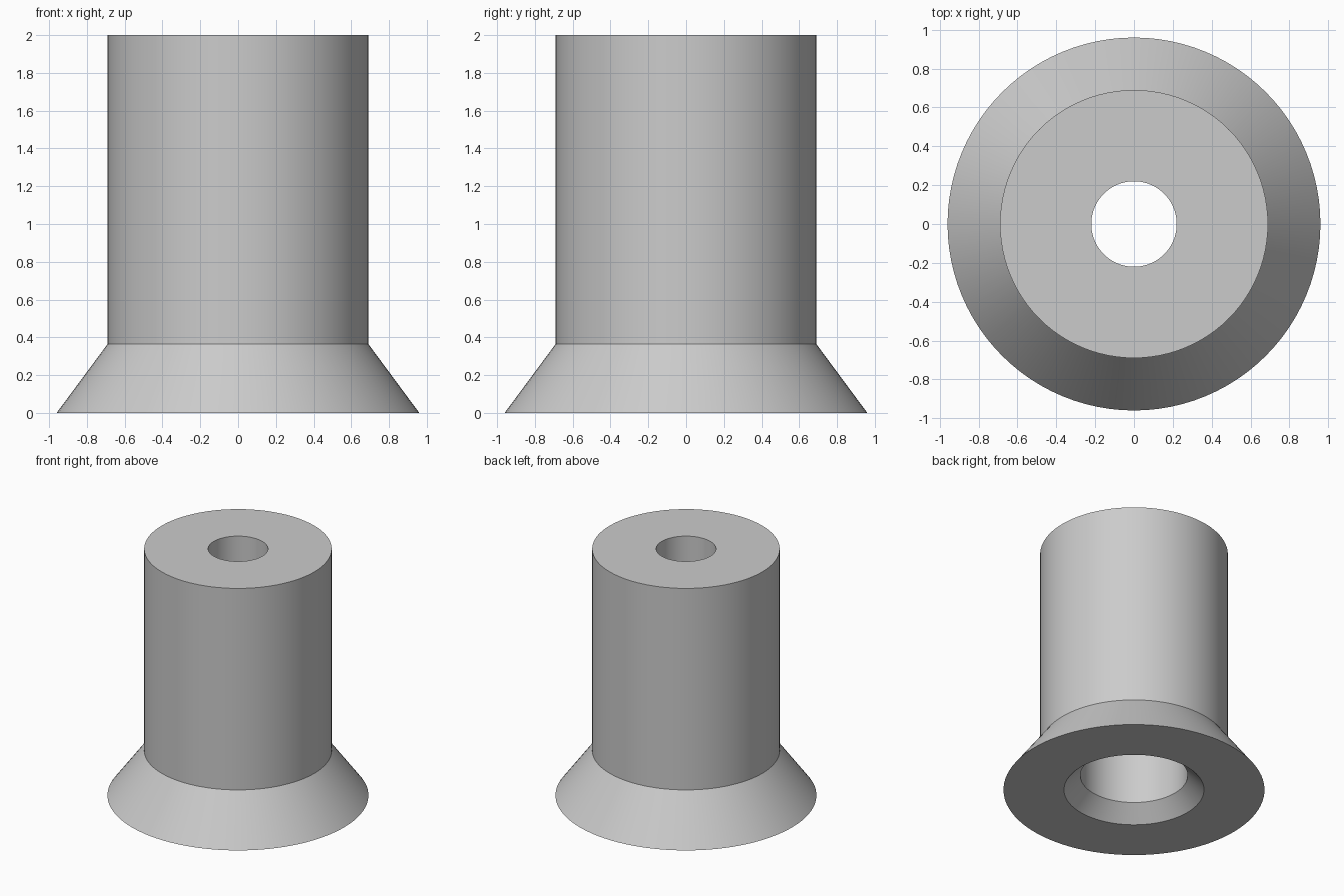
import bpy
import bmesh
import math

if "Cube" in bpy.data.objects:
    bpy.data.objects.remove(bpy.data.objects["Cube"], do_unlink=True)

# Plain grey material
grey = bpy.data.materials.new("grey")
grey.use_nodes = True
colour = (0.6, 0.6, 0.6, 1)
grey.diffuse_color = colour
grey.node_tree.nodes["Principled BSDF"].inputs["Base Color"].default_value = colour

# Closed wall section (radius, height): flared foot, barrel, bore, counterbore, chamfer
section = [(0.96, 0), (0.69, 0.365), (0.69, 2), (0.22, 2),
           (0.22, 1), (0.395, 1), (0.395, 0.12), (0.515, 0)]

# Revolve the section about z
bm = bmesh.new()
verts = [bm.verts.new((r, 0, z)) for r, z in section]
edges = [bm.edges.new((v, verts[i - 1])) for i, v in enumerate(verts)]
bmesh.ops.spin(bm, geom=verts + edges, cent=(0, 0, 0), axis=(0, 0, 1),
               angle=math.tau, steps=96, use_merge=True)
bmesh.ops.remove_doubles(bm, verts=bm.verts, dist=0.0001)
bmesh.ops.recalc_face_normals(bm, faces=bm.faces)
mesh = bpy.data.meshes.new("flared_sleeve")
bm.to_mesh(mesh)
bm.free()
mesh.materials.append(grey)

sleeve = bpy.data.objects.new("flared_sleeve", mesh)
bpy.context.collection.objects.link(sleeve)
bpy.context.view_layer.objects.active = sleeve
sleeve.select_set(True)
bpy.ops.object.shade_smooth_by_angle(angle=math.radians(25))
